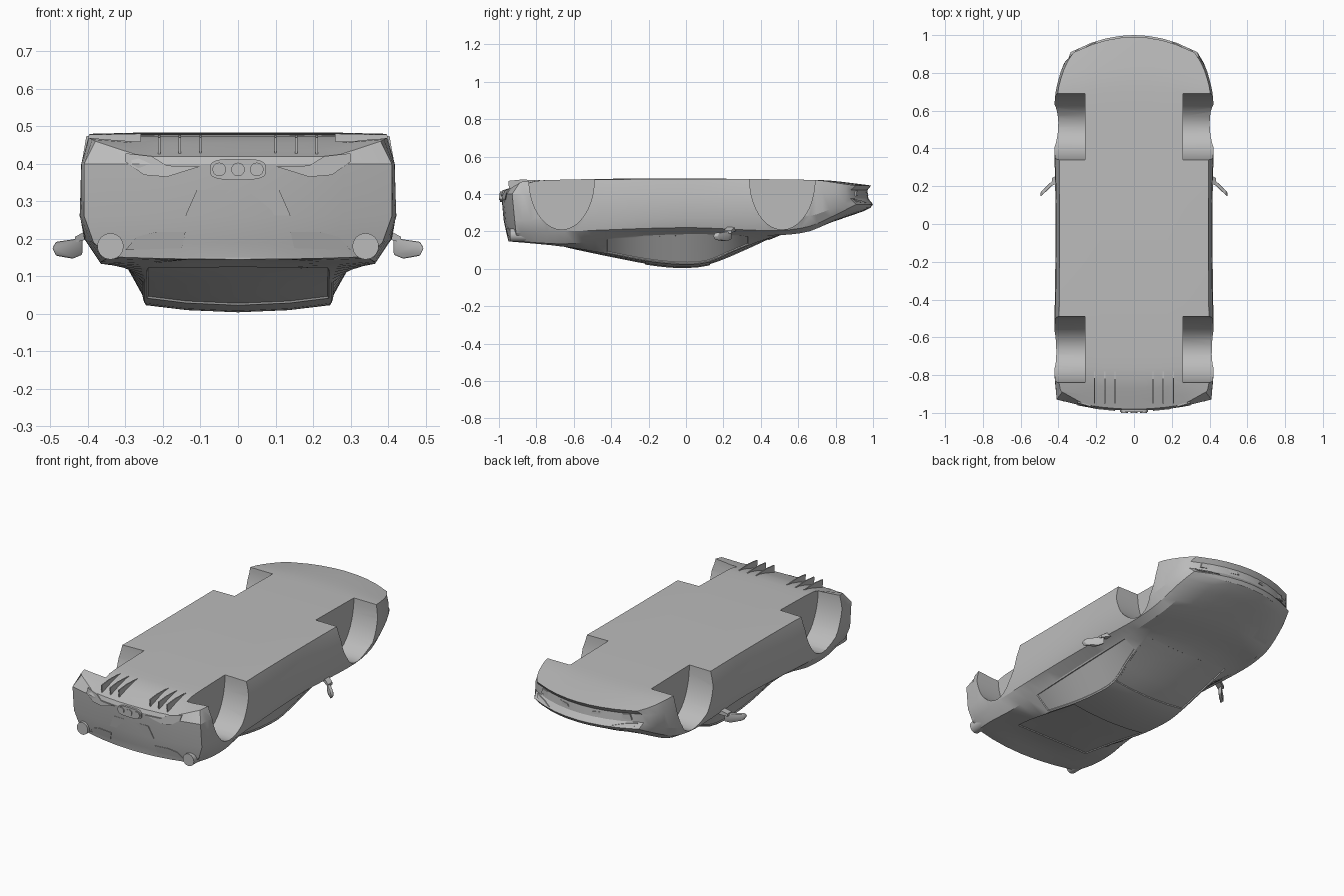
import bpy, bmesh, math
from mathutils import Vector

cube = bpy.data.objects.get("Cube")
if cube:
    bpy.data.objects.remove(cube, do_unlink=True)

grey = bpy.data.materials.new("body_grey")
grey.use_nodes = True
GREY = (0.5, 0.5, 0.5, 1.0)
grey.diffuse_color = GREY
grey.node_tree.nodes["Principled BSDF"].inputs["Base Color"].default_value = GREY


def add_object(name, bm, smooth=25):
    bmesh.ops.recalc_face_normals(bm, faces=bm.faces[:])
    mesh = bpy.data.meshes.new(name)
    bm.to_mesh(mesh)
    bm.free()
    mesh.materials.append(grey)
    obj = bpy.data.objects.new(name, mesh)
    bpy.context.collection.objects.link(obj)
    if smooth:
        select(obj)
        bpy.ops.object.shade_smooth_by_angle(angle=math.radians(smooth))
    return obj


def select(obj):
    bpy.ops.object.select_all(action="DESELECT")
    obj.select_set(True)
    bpy.context.view_layer.objects.active = obj


def prism(name, points, offset, smooth=25, bevel=0):
    """Extrude a closed outline of 3D points along an offset vector."""
    bm = bmesh.new()
    face = bm.faces.new([bm.verts.new(p) for p in points])
    new = bmesh.ops.extrude_face_region(bm, geom=[face])["geom"]
    bmesh.ops.translate(bm, vec=offset, verts=[v for v in new if isinstance(v, bmesh.types.BMVert)])
    if bevel:
        bmesh.ops.bevel(bm, geom=bm.edges[:], offset=bevel, segments=2, affect="EDGES", profile=0.5)
    return add_object(name, bm, smooth)


def follow(keys, t):
    """Smooth interpolation through keys of the form (t, value, value...)."""
    t = min(max(t, keys[0][0]), keys[-1][0])
    i = max(j for j in range(len(keys) - 1) if keys[j][0] <= t)
    a, b = keys[i], keys[i + 1]
    before, after = keys[max(i - 1, 0)], keys[min(i + 2, len(keys) - 1)]
    span = b[0] - a[0]
    u = (t - a[0]) / span
    out = []
    for k in range(1, len(a)):
        ma = (b[k] - before[k]) / (b[0] - before[0]) * span
        mb = (after[k] - a[k]) / (after[0] - a[0]) * span
        out.append((2*u**3 - 3*u**2 + 1) * a[k] + (u**3 - 2*u**2 + u) * ma
                   + (3*u**2 - 2*u**3) * b[k] + (u**3 - u**2) * mb)
    return out


def linear(keys, t):
    if t <= keys[0][0]:
        return keys[0][1]
    for a, b in zip(keys, keys[1:]):
        if t <= b[0]:
            return a[1] + (b[1] - a[1]) * (t - a[0]) / (b[0] - a[0])
    return keys[-1][1]


# Feature lines along the length: (y, x, z)
FLOOR = [(-0.98, 0.42, 0.46), (-0.78, 0.473, 0.475), (0.7, 0.475, 0.475), (1, 0.445, 0.445)]  # inner z, outer z
FLOOR_EDGE = [(-0.98, 0.38), (-0.8, 0.405), (-0.4, 0.395), (0.3, 0.395), (0.7, 0.405), (0.9, 0.37), (1, 0.32)]
SILL = [(-0.98, 0.41, 0.4), (-0.8, 0.42, 0.4), (0, 0.41, 0.4), (0.65, 0.42, 0.4), (0.9, 0.385, 0.41), (1, 0.335, 0.42)]
FLANK = [(-0.98, 0.41, 0.26), (-0.8, 0.422, 0.26), (0, 0.415, 0.27), (0.65, 0.42, 0.28), (0.9, 0.385, 0.335), (1, 0.345, 0.375)]
SHOULDER = [(-0.98, 0.385, 0.19), (-0.65, 0.41, 0.2), (0, 0.4, 0.22), (0.5, 0.4, 0.205), (0.7, 0.39, 0.235), (0.9, 0.365, 0.3), (1, 0.335, 0.345)]
BELT = [(-0.98, 0.34, 0.152), (-0.8, 0.365, 0.138), (-0.6, 0.36, 0.135), (-0.4, 0.34, 0.165), (0, 0.335, 0.185), (0.5, 0.355, 0.18), (0.7, 0.34, 0.21), (1, 0.28, 0.33)]
RAIL = [(-0.98, 0.22, 0.148), (-0.65, 0.25, 0.118), (-0.45, 0.25, 0.086), (-0.2, 0.25, 0.04), (0, 0.245, 0.023), (0.12, 0.24, 0.035), (0.25, 0.26, 0.09), (0.4, 0.28, 0.15), (0.52, 0.28, 0.185), (0.7, 0.24, 0.218), (1, 0.2, 0.325)]
SPINE = [(-0.98, 0.145), (-0.8, 0.145), (-0.6, 0.1), (-0.4, 0.058), (-0.2, 0.02), (-0.04, 0.004), (0.1, 0.013), (0.2, 0.045), (0.35, 0.11), (0.52, 0.185), (0.7, 0.225), (1, 0.325)]
# Upright shape of both ends: (z, shift in y)
TAIL = [(0.15, 0.03), (0.19, 0.02), (0.26, 0.005), (0.4, -0.008), (0.42, 0.0), (0.46, 0.04)]
NOSE = [(0.325, -0.015), (0.345, 0.0), (0.375, -0.025), (0.42, -0.03), (0.445, -0.01)]
COLUMNS = (0, 0.22, 0.45, 0.68, 1)
TAIL_BEND, NOSE_BEND = 0.35, -0.8


def bend(x, y):
    back = min(max((-y - 0.65) / 0.33, 0), 1)
    front = min(max((y - 0.65) / 0.35, 0), 1)
    return x * x * (TAIL_BEND * back + NOSE_BEND * front)


def end_shift(y, z):
    return linear(TAIL, z) if y <= -0.98 else linear(NOSE, z) if y >= 1 else 0


def place(x, y, z):
    return Vector((x, y + bend(x, y) + end_shift(y, z), z))


def half_section(y):
    edge = follow(FLOOR_EDGE, y)[0]
    inner, outer = follow(FLOOR, y)
    pts = [(edge * c, outer if c == 1 else inner) for c in COLUMNS]
    pts += [tuple(follow(line, y)) for line in (SILL, FLANK, SHOULDER, BELT, RAIL)]
    rail, spine = pts[-1], follow(SPINE, y)[0]
    pts.append((rail[0] * 0.55, spine + (rail[1] - spine) * 0.3))
    return pts + [(0, spine)]


# Body shell lofted through the sections
STEPS = 36
stations = [-0.98 + 1.98 * i / STEPS for i in range(STEPS)] + [1.0]
bm = bmesh.new()
rings, glass = [], {"side": [], "front": [], "rear": []}
for y in stations:
    half = half_section(y)
    ring = half + [(-x, z) for x, z in reversed(half[1:-1])]
    rings.append([bm.verts.new(place(x, y, z)) for x, z in ring])
count, top = len(rings[0]), len(half) - 1
for i, (a, b) in enumerate(zip(rings, rings[1:])):
    mid = (stations[i] + stations[i + 1]) / 2
    for j in range(count):
        k = (j + 1) % count
        face = bm.faces.new((a[j], a[k], b[k], b[j]))
        strip = min(j, count - 1 - j)
        if strip == top - 4 + 1 and -0.45 < mid < 0.32:
            glass["side"].append(face)
        elif strip >= top - 2 and 0.1 < mid < 0.46:
            glass["front"].append(face)
        elif strip >= top - 2 and -0.68 < mid < -0.2:
            glass["rear"].append(face)

# Closed tail and nose
spread = [-c for c in reversed(COLUMNS[1:])] + list(COLUMNS)
for y, ring in ((stations[0], rings[0]), (stations[-1], rings[-1])):
    half = half_section(y)
    last = len(COLUMNS) - 1
    rows = [[place(c * half[last][0], y, half[round(abs(COLUMNS.index(abs(c))))][1]) for c in spread]]
    rows += [[place(c * x, y, z) for c in spread] for x, z in half[last + 1:]]
    grid = [[bm.verts.new(p) for p in row] for row in rows]
    for r, s in zip(grid, grid[1:]):
        for j in range(len(spread) - 1):
            bm.faces.new((r[j], r[j + 1], s[j + 1], s[j]))
bmesh.ops.remove_doubles(bm, verts=bm.verts[:], dist=0.0004)
bmesh.ops.dissolve_degenerate(bm, edges=bm.edges[:], dist=0.0002)
bmesh.ops.recalc_face_normals(bm, faces=bm.faces[:])

# Shallow window insets
for faces in glass.values():
    live = [f for f in faces if f.is_valid]
    bmesh.ops.inset_region(bm, faces=live, thickness=0.008, use_even_offset=True)
    bmesh.ops.inset_region(bm, faces=live, thickness=0.003, depth=-0.005, use_even_offset=True)
body = add_object("body_shell", bm, smooth=0)

# Wheel wells
for side in (-1, 1):
    for centre in (-0.665, 0.515):
        arch = [(centre + 0.175 * math.cos(math.pi * i / 20), 0.48 - 0.27 * math.sin(math.pi * i / 20)) for i in range(21)]
        outline = [(centre + 0.175, 0.55)] + arch + [(centre - 0.175, 0.55)]
        cutter = prism("well_cutter", [(side * 0.26, y, z) for y, z in outline], Vector((side * 0.3, 0, 0)), 0)
        cutter.hide_render = True
        cut = body.modifiers.new("wheel_well", "BOOLEAN")
        cut.operation, cut.solver, cut.object = "DIFFERENCE", "EXACT", cutter
        select(body)
        bpy.ops.object.modifier_apply(modifier=cut.name)
        bpy.data.objects.remove(cutter, do_unlink=True)
select(body)
bpy.ops.object.shade_smooth_by_angle(angle=math.radians(25))


def end_plate(name, outline, y, thick=0.008):
    """Thin plate that follows the tail or nose surface."""
    out = math.copysign(thick, y)
    points = [place(x, y, z) - Vector((0, out * 0.3, 0)) for x, z in outline]
    return prism(name, points, Vector((0, out, 0)))


def oval(cx, cz, rx, rz, n=24, power=1):
    def wave(v):
        return math.copysign(abs(v) ** power, v)
    return [(cx + rx * wave(math.cos(2 * math.pi * i / n)), cz + rz * wave(math.sin(2 * math.pi * i / n))) for i in range(n)]


# Tail: plate recess, centre outlet housing with three pipes
REAR, FRONT = -0.98, 1.0
end_plate("plate_panel", [(-0.14, 0.262), (0.14, 0.262), (0.11, 0.33), (-0.11, 0.33)], REAR, 0.005)
prism("outlet_housing", [(x, -0.975, z) for x, z in oval(0, 0.385, 0.075, 0.028, power=0.6)], Vector((0, -0.02, 0)))
for x in (-0.05, 0, 0.05):
    prism("outlet_pipe", [(px, -0.975, pz) for px, pz in oval(x, 0.385, 0.018, 0.018)], Vector((0, -0.025, 0)))

for side, label in ((1, "left"), (-1, "right")):
    def flip(pts):
        return [(side * x, z) for x, z in pts]
    # Rear vents, lamp panels and round lamps
    end_plate(label + "_rear_vent", flip([(0.1, 0.393), (0.19, 0.395), (0.23, 0.42), (0.3, 0.428), (0.3, 0.405), (0.25, 0.37), (0.19, 0.365)]), REAR)
    end_plate(label + "_lamp_panel", flip([(0.15, 0.175), (0.3, 0.17), (0.27, 0.205), (0.22, 0.218), (0.14, 0.218)]), REAR, 0.005)
    prism(label + "_round_lamp", [(x, -0.94, z) for x, z in oval(side * 0.34, 0.18, 0.035, 0.035)], Vector((0, 0.12, 0)))
    # Diffuser fins
    for x in (0.1, 0.155, 0.21):
        blade = [(-0.78, 0.474), (-0.88, 0.477), (-0.95, 0.47), (-0.945, 0.41), (-0.8, 0.45)]
        prism(label + "_fin", [(side * x - 0.003, y, z) for y, z in blade], Vector((0.006, 0, 0)), 0)
    # Nose grille slot and headlamp
    end_plate(label + "_nose_grille", flip([(0.07, 0.392), (0.29, 0.388), (0.28, 0.418), (0.08, 0.405)]), FRONT)
    end_plate(label + "_headlamp", flip([(0.2, 0.352), (0.31, 0.358), (0.32, 0.372), (0.25, 0.365)]), FRONT)
    # Wing mirror and its stalk
    shell = [(0.415, 0.215), (0.43, 0.2), (0.485, 0.192), (0.495, 0.175), (0.485, 0.155), (0.44, 0.147), (0.415, 0.158)]
    prism(label + "_mirror", [(side * x, 0.25 - (x - 0.41) * 0.95, z) for x, z in shell], Vector((0, -0.025, 0)), 40, 0.004)
    stalk = [(0.38, 0.235), (0.435, 0.205), (0.435, 0.19), (0.38, 0.205)]
    prism(label + "_mirror_stalk", [(side * x, 0.27 - (x - 0.38) * 0.5, z) for x, z in stalk], Vector((0, -0.04, 0)))
